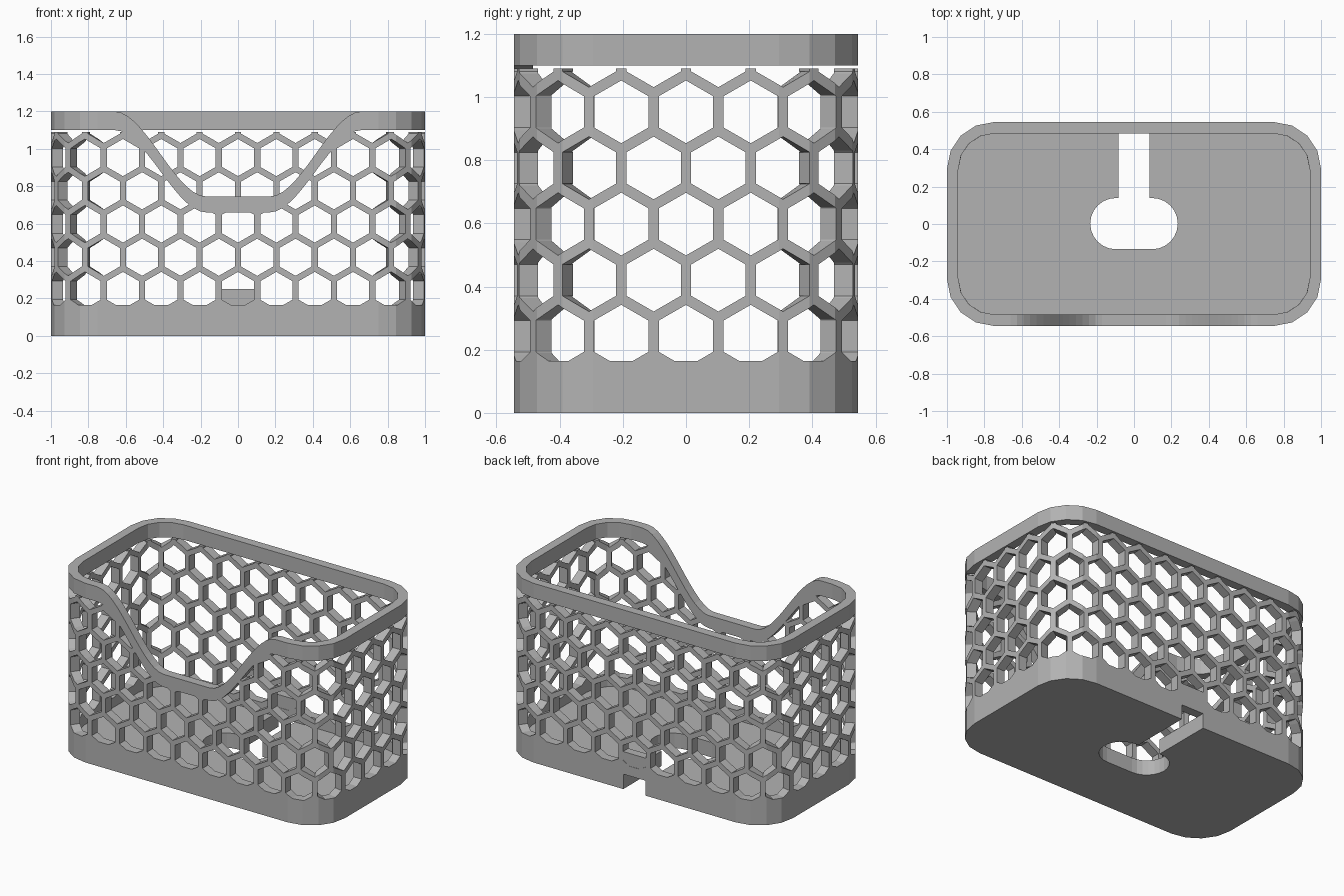
import bpy, bmesh, math
from mathutils import Vector

if "Cube" in bpy.data.objects:
    bpy.data.objects.remove(bpy.data.objects["Cube"])

HX, HY, RADIUS, WALL = 1.0, 0.545, 0.25, 0.06
FLOOR, BAND, HEX_TOP = 0.10, 0.165, 1.09

grey = bpy.data.materials.new("plastic_grey")
grey.use_nodes = True
colour = (0.45, 0.45, 0.45, 1)
grey.diffuse_color = colour
grey.node_tree.nodes["Principled BSDF"].inputs["Base Color"].default_value = colour


def add_object(name, bm):
    mesh = bpy.data.meshes.new(name)
    bm.to_mesh(mesh)
    bm.free()
    mesh.materials.append(grey)
    obj = bpy.data.objects.new(name, mesh)
    bpy.context.collection.objects.link(obj)
    return obj


def prism(name, outline, z0, z1):
    bm = bmesh.new()
    face = bm.faces.new([bm.verts.new((x, y, z0)) for x, y in outline])
    up = bmesh.ops.extrude_face_region(bm, geom=[face], use_keep_orig=True)["geom"]
    bmesh.ops.translate(bm, vec=(0, 0, z1 - z0),
                        verts=[v for v in up if isinstance(v, bmesh.types.BMVert)])
    bmesh.ops.recalc_face_normals(bm, faces=bm.faces[:])
    return add_object(name, bm)


# Rounded rectangle footprint, counterclockwise from the back centre
outline = []
for start, sx, sy in ((90, -1, 1), (180, -1, -1), (270, 1, -1), (0, 1, 1)):
    for i in range(5):
        a = math.radians(start + 22.5 * i)
        outline.append(Vector((sx * (HX - RADIUS) + RADIUS * math.cos(a),
                               sy * (HY - RADIUS) + RADIUS * math.sin(a))))
path = [Vector((0, HY))] + outline + [Vector((0, HY))]
stations = [0.0]
for a, b in zip(path, path[1:]):
    stations.append(stations[-1] + (b - a).length)
LENGTH = stations[-1]


def wrap(s):
    """Point on the footprint; s = 0 is the front centre."""
    s = (s + LENGTH / 2) % LENGTH
    for i in range(len(path) - 1):
        if s <= stations[i + 1]:
            t = (s - stations[i]) / (stations[i + 1] - stations[i])
            return path[i].lerp(path[i + 1], t)
    return path[-1]


def cut(bm, point, normal, faces=None):
    faces = bm.faces[:] if faces is None else faces
    edges = {e for f in faces for e in f.edges}
    verts = {v for f in faces for v in f.verts}
    bmesh.ops.bisect_plane(bm, geom=list(verts) + list(edges) + list(faces),
                           plane_co=point, plane_no=normal, dist=1e-5)


def remove_faces(bm, rule):
    doomed = [f for f in bm.faces if rule(f.calc_center_median())]
    bmesh.ops.delete(bm, geom=doomed, context="FACES")


def wrapped_wall(name, bm):
    """Bend a flat (s, z) sheet round the footprint and thicken it inward."""
    bmesh.ops.remove_doubles(bm, verts=bm.verts[:], dist=1e-4)
    for station in stations[1:-1]:
        cut(bm, (station - LENGTH / 2, 0, 0), (1, 0, 0))
    for v in bm.verts:
        p = wrap(v.co.x)
        v.co = (p.x, p.y, v.co.z)
    bmesh.ops.remove_doubles(bm, verts=bm.verts[:], dist=1e-4)
    obj = add_object(name, bm)
    mod = obj.modifiers.new("thickness", "SOLIDIFY")
    mod.thickness, mod.offset, mod.use_even_offset = WALL, -1, True
    return obj


def quad_strip(bm, lower, upper):
    for i in range(len(lower) - 1):
        corners = (lower[i], lower[i + 1], upper[i + 1], upper[i])
        bm.faces.new([bm.verts.new((s, 0, z)) for s, z in corners])


# Front dip of the rim
def dip(s, low, high):
    t = min(max((abs(s) - 0.17) / 0.49, 0), 1)
    return low + (high - low) * t * t * (3 - 2 * t)


def rim_top(s):
    return dip(s, 0.745, 1.2)


def rim_bottom(s):
    return dip(s, 0.66, 1.10)


right = [0.17 + 0.49 * i / 14 for i in range(15)]
columns = [-s for s in reversed(right)] + right

# Top rim
rim = bmesh.new()
ends = [-LENGTH / 2] + columns + [LENGTH / 2]
quad_strip(rim, [(s, rim_bottom(s)) for s in ends], [(s, rim_top(s)) for s in ends])
wrapped_wall("top_rim", rim)

# Solid band above the floor
band = bmesh.new()
quad_strip(band, [(-LENGTH / 2, FLOOR), (LENGTH / 2, FLOOR)],
           [(-LENGTH / 2, BAND), (LENGTH / 2, BAND)])
wrapped_wall("lower_band", band)

# Honeycomb: rings of cells, trimmed to the band, the top and the dip
CELLS, STRUT = 28, 0.033
pitch = LENGTH / CELLS
cell_r, hole_r = pitch / math.sqrt(3), (pitch - STRUT) / math.sqrt(3)
comb = bmesh.new()
for row in range(7):
    z = 0.953 + (1 - row) * pitch * math.sqrt(3) / 2
    for c in range(CELLS):
        s = (c - CELLS / 2 + (0 if row % 2 else 0.5)) * pitch
        rings = [[comb.verts.new((s + r * math.cos(math.radians(30 + 60 * k)), 0,
                                  z + r * math.sin(math.radians(30 + 60 * k))))
                  for k in range(6)] for r in (cell_r, hole_r)]
        for k in range(6):
            n = (k + 1) % 6
            comb.faces.new((rings[0][k], rings[0][n], rings[1][n], rings[1][k]))
bmesh.ops.remove_doubles(comb, verts=comb.verts[:], dist=1e-4)
for z in (BAND, HEX_TOP):
    cut(comb, (0, 0, z), (0, 0, 1))
remove_faces(comb, lambda p: p.z < BAND or p.z > HEX_TOP)
for s in columns:
    cut(comb, (s, 0, 0), (1, 0, 0))
for a, b in zip(columns, columns[1:]):
    slab = [f for f in comb.faces if a < f.calc_center_median().x < b]
    za, zb = rim_bottom(a), rim_bottom(b)
    cut(comb, (a, 0, za), (za - zb, 0, b - a), slab)


def above_dip(p):
    for a, b in zip(columns, columns[1:]):
        if a < p.x < b:
            t = (p.x - a) / (b - a)
            return p.z > rim_bottom(a) * (1 - t) + rim_bottom(b) * t
    return False


remove_faces(comb, above_dip)
wrapped_wall("honeycomb_wall", comb)

# Floor with a keyhole opening and a slot out through the back
base = prism("base", outline, 0, FLOOR)
stadium = []
for sign, start in ((1, -90), (-1, 90)):
    for i in range(13):
        a = math.radians(start + 15 * i)
        stadium.append((sign * 0.097 + 0.137 * math.cos(a), 0.002 + 0.137 * math.sin(a)))
keyhole = prism("keyhole_cutter", stadium, -0.1, 0.3)
slot = prism("slot_cutter", [(-0.083, 0), (0.083, 0), (0.083, 0.7), (-0.083, 0.7)], -0.11, 0.31)
for cutter in (keyhole, slot):
    mod = base.modifiers.new("opening", "BOOLEAN")
    mod.operation, mod.object, mod.solver = "DIFFERENCE", cutter, "EXACT"
    cutter.hide_render = True
    cutter.hide_viewport = True

# Solid bridge over the slot in the back wall
y0, y1 = HY - WALL + 0.002, HY - 0.002
prism("back_bridge", [(-0.09, y0), (0.09, y0), (0.09, y1), (-0.09, y1)], FLOOR, 0.25)
